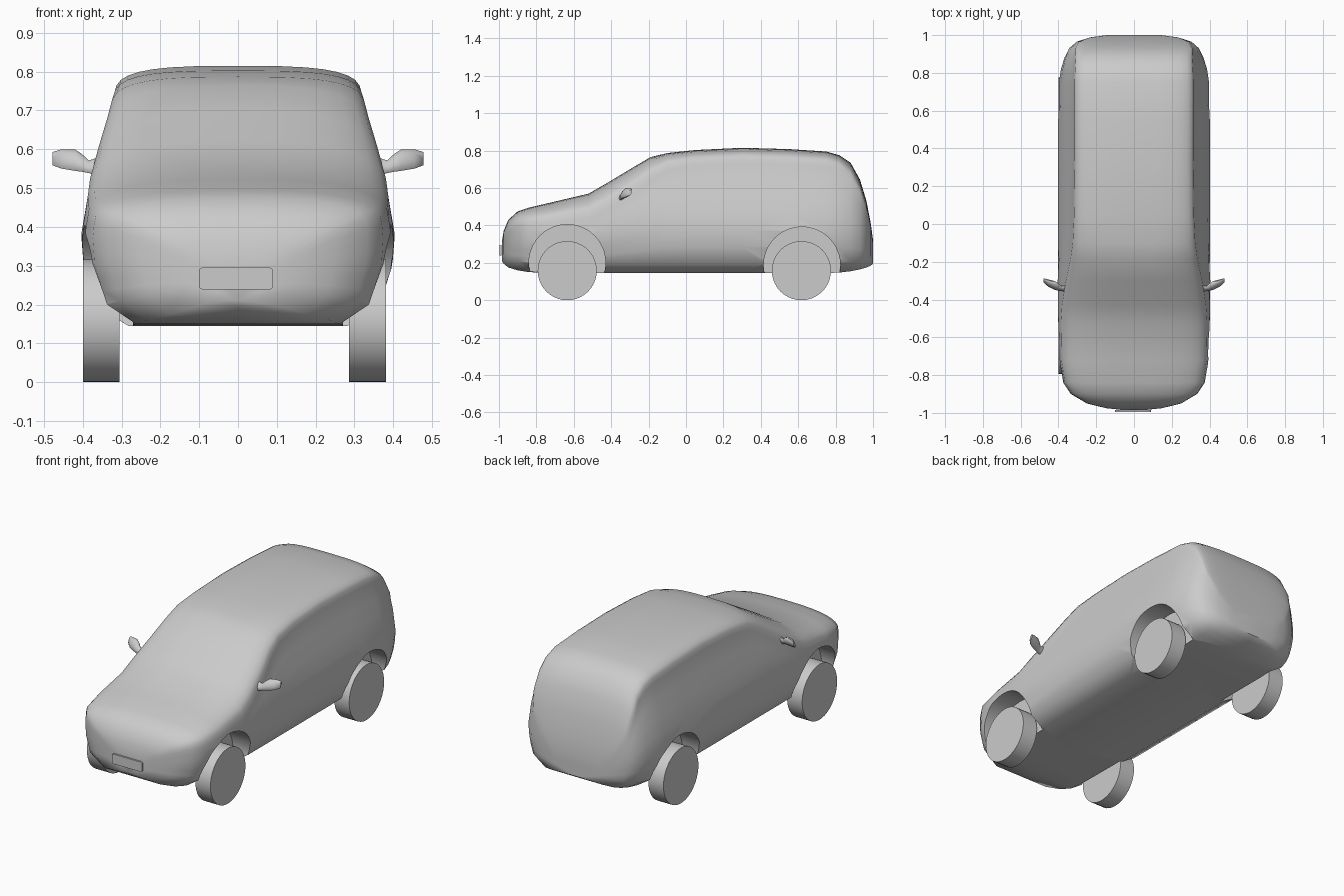
import bpy, bmesh, math
from mathutils import Matrix

if "Cube" in bpy.data.objects:
    bpy.data.objects.remove(bpy.data.objects["Cube"])


def add_object(name, bm):
    bmesh.ops.recalc_face_normals(bm, faces=bm.faces)
    mesh = bpy.data.meshes.new(name)
    bm.to_mesh(mesh)
    bm.free()
    ob = bpy.data.objects.new(name, mesh)
    bpy.context.collection.objects.link(ob)
    return ob


def activate(ob):
    bpy.ops.object.select_all(action='DESELECT')
    ob.select_set(True)
    bpy.context.view_layer.objects.active = ob


def smooth(ob, angle):
    activate(ob)
    bpy.ops.object.shade_smooth_by_angle(angle=math.radians(angle))


def loft(name, rings):
    bm = bmesh.new()
    loops = [[bm.verts.new(p) for p in ring] for ring in rings]
    n = len(loops[0])
    for a, b in zip(loops, loops[1:]):
        for i in range(n):
            j = (i + 1) % n
            bm.faces.new((a[i], a[j], b[j], b[i]))
    bm.faces.new(loops[0])
    bm.faces.new(loops[-1])
    return add_object(name, bm)


def cylinder_x(name, x0, x1, y, z, r, segments):
    bm = bmesh.new()
    m = Matrix.Translation(((x0 + x1) / 2, y, z)) @ Matrix.Rotation(math.pi / 2, 4, 'Y')
    bmesh.ops.create_cone(bm, cap_ends=True, segments=segments, radius1=r, radius2=r,
                          depth=abs(x1 - x0), matrix=m)
    return add_object(name, bm)


# Side taper of the body: height, share of full half-width
TAPER = [(0.20, 0.90), (0.30, 0.985), (0.38, 1.0), (0.50, 0.95), (0.60, 0.875), (0.70, 0.81), (0.80, 0.74)]


def taper(z):
    for (z0, f0), (z1, f1) in zip(TAPER, TAPER[1:]):
        if z <= z1:
            return f0 + (f1 - f0) * max(0, (z - z0) / (z1 - z0))
    return TAPER[-1][1]


# Body stations: y, bottom z, top z, half-width, height of the rounded top
STATIONS = [
    (-0.985, .21, .31, .06, .04), (-0.975, .195, .37, .15, .05),
    (-0.95, .175, .43, .25, .06), (-0.90, .16, .475, .335, .08),
    (-0.84, .15, .495, .375, .09), (-0.72, .147, .523, .395, .11),
    (-0.52, .145, .57, .403, .13), (-0.43, .145, .622, .404, .14),
    (-0.30, .145, .70, .404, .14), (-0.19, .145, .765, .404, .12),
    (-0.10, .145, .787, .404, .09), (0.05, .145, .803, .404, .08),
    (0.30, .145, .815, .404, .08), (0.55, .145, .808, .403, .08),
    (0.75, .145, .795, .398, .08), (0.82, .148, .775, .388, .08),
    (0.88, .155, .735, .37, .085), (0.93, .165, .645, .345, .09),
    (0.965, .175, .53, .305, .08), (0.988, .185, .41, .235, .06),
    (1.0, .195, .32, .15, .05)]


def section(y, zb, zt, w, drop):
    ze = zt - drop
    z0 = zb + min(0.05, (ze - zb) * 0.4)
    half = [(0.7 * w, zb)]
    half += [(w * taper(z), z) for z in (z0 + (ze - z0) * k / 6 for k in range(7))]
    we = w * taper(ze)
    power = 2 / 3.2 if y > -0.15 else 2 / 2.7
    for k in range(1, 8):
        a = math.pi / 2 * k / 8
        half.append((we * math.cos(a) ** power, ze + drop * math.sin(a) ** power))
    return ([(0, y, zb)] + [(x, y, z) for x, z in half] + [(0, y, zt)]
            + [(-x, y, z) for x, z in reversed(half)])


body = loft("car_body", [section(*s) for s in STATIONS])

# Wheel arches
for y, z in ((-0.635, 0.20), (0.62, 0.187)):
    for side in (-1, 1):
        cutter = cylinder_x("arch_cutter", side * 0.27, side * 0.6, y, z, 0.205, 40)
        cutter.hide_render = True
        mod = body.modifiers.new("arch", 'BOOLEAN')
        mod.operation = 'DIFFERENCE'
        mod.solver = 'EXACT'
        mod.object = cutter
        activate(body)
        bpy.ops.object.modifier_apply(modifier=mod.name)
        bpy.data.objects.remove(cutter)
smooth(body, 42)

# Wheels
for end, y in (("front", -0.635), ("rear", 0.617)):
    for label, x0, x1 in (("left", -0.40, -0.305), ("right", 0.286, 0.381)):
        smooth(cylinder_x(f"{end}_{label}_wheel", x0, x1, y, 0.158, 0.158, 40), 40)

# Door mirrors: x, y, z, half-depth, half-height along the arm
MIRROR = [(.345, -.345, .555, .02, .03), (.385, -.34, .555, .012, .017),
          (.402, -.333, .565, .018, .024), (.42, -.325, .572, .02, .029),
          (.455, -.312, .575, .016, .026), (.478, -.298, .576, .008, .018)]
for label, side in (("left", -1), ("right", 1)):
    rings = []
    for x, y, z, d, h in MIRROR:
        angles = [math.tau * k / 10 for k in range(10)]
        rings.append([(side * x, y + d * math.cos(a) + 0.4 * h * math.sin(a), z + h * math.sin(a))
                      for a in angles])
    smooth(loft(f"{label}_door_mirror", rings), 50)

# Number plate
bm = bmesh.new()
bmesh.ops.create_cube(bm, size=1, matrix=Matrix.Translation((-0.005, -0.991, 0.267))
                      @ Matrix.Diagonal((0.19, 0.01, 0.056, 1)))
corners = [e for e in bm.edges if abs(e.verts[0].co.y - e.verts[1].co.y) > 0.005]
bmesh.ops.bevel(bm, geom=corners, offset=0.008, segments=3, profile=0.5, affect='EDGES')
add_object("front_plate", bm)
